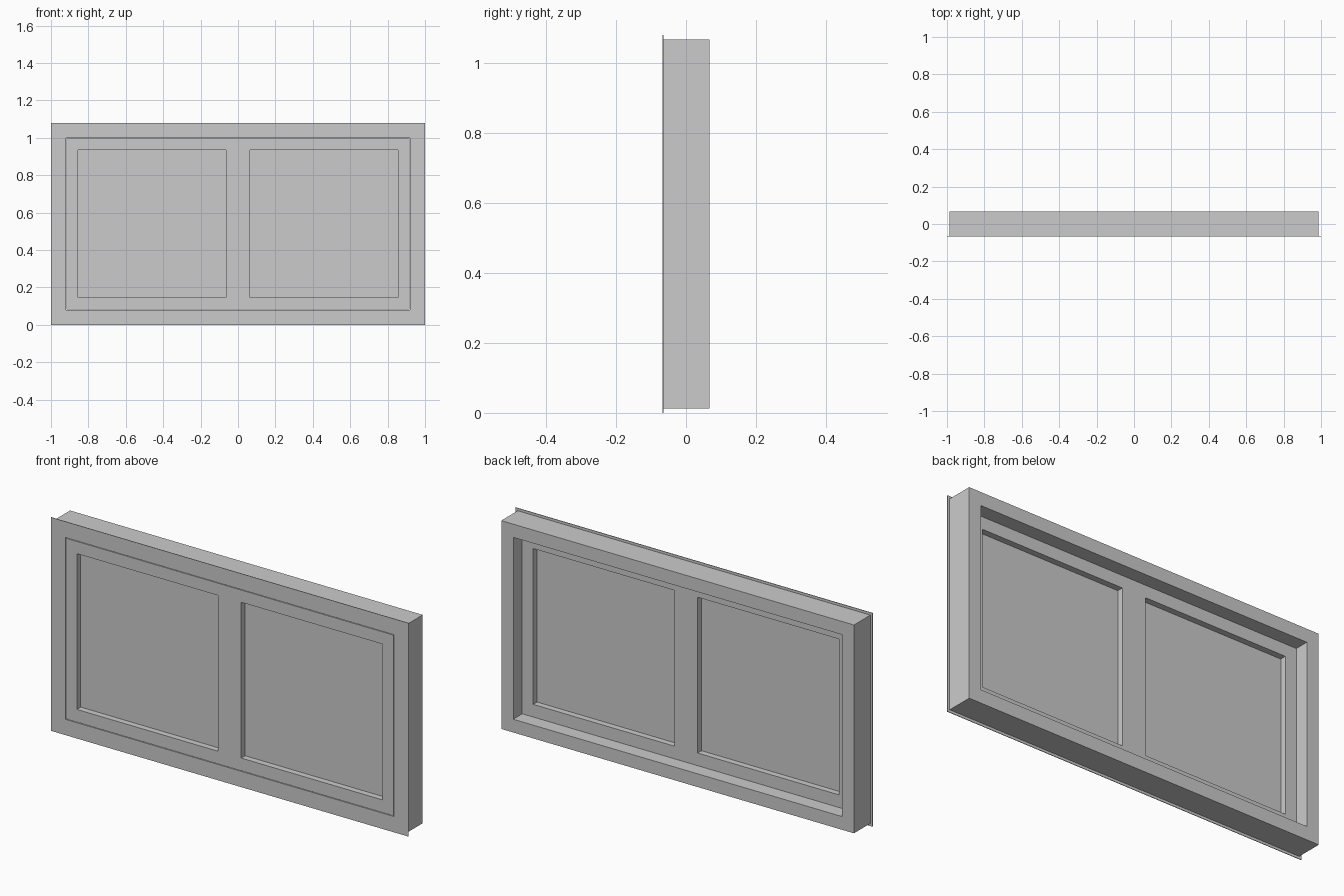
import bpy, bmesh, math
from mathutils import Vector

if "Cube" in bpy.data.objects:
    bpy.data.objects.remove(bpy.data.objects["Cube"])


def panel(name, xs, zs, holes, y0, y1):
    """Flat panel on an x/z grid, leaving out the hole cells, thickened from y0 to y1."""
    bm = bmesh.new()
    grid = [[bm.verts.new((x, y0, z)) for z in zs] for x in xs]
    for i in range(len(xs) - 1):
        for j in range(len(zs) - 1):
            if (i, j) not in holes:
                bm.faces.new((grid[i][j], grid[i + 1][j],
                              grid[i + 1][j + 1], grid[i][j + 1]))
    new = bmesh.ops.extrude_face_region(bm, geom=bm.faces[:])
    moved = [v for v in new["geom"] if isinstance(v, bmesh.types.BMVert)]
    bmesh.ops.translate(bm, verts=moved, vec=Vector((0, y1 - y0, 0)))
    bmesh.ops.recalc_face_normals(bm, faces=bm.faces[:])
    mesh = bpy.data.meshes.new(name)
    bm.to_mesh(mesh)
    bm.free()
    obj = bpy.data.objects.new(name, mesh)
    bpy.context.collection.objects.link(obj)
    return obj


FRONT, BACK, LIP = -0.067, 0.067, -0.064

# thin flange around the front face
panel("front_flange", [-1, -0.92, 0.92, 1], [0, 0.08, 1.0, 1.08],
      {(1, 1)}, FRONT, LIP)

# deep outer frame behind the flange
panel("outer_frame", [-0.987, -0.92, 0.92, 0.987], [0.013, 0.08, 1.0, 1.067],
      {(1, 1)}, LIP, BACK)

# sash with two square openings, filling the front half of the frame
panel("sash", [-0.917, -0.855, -0.065, 0.065, 0.855, 0.917],
      [0.083, 0.147, 0.935, 0.997], {(1, 1), (3, 1)}, FRONT, 0.0)

# glass panes in the middle of the sash
for side, x0, x1 in (("left", -0.855, -0.065), ("right", 0.065, 0.855)):
    panel(side + "_glass", [x0, x1], [0.147, 0.935], set(), -0.036, -0.031)
